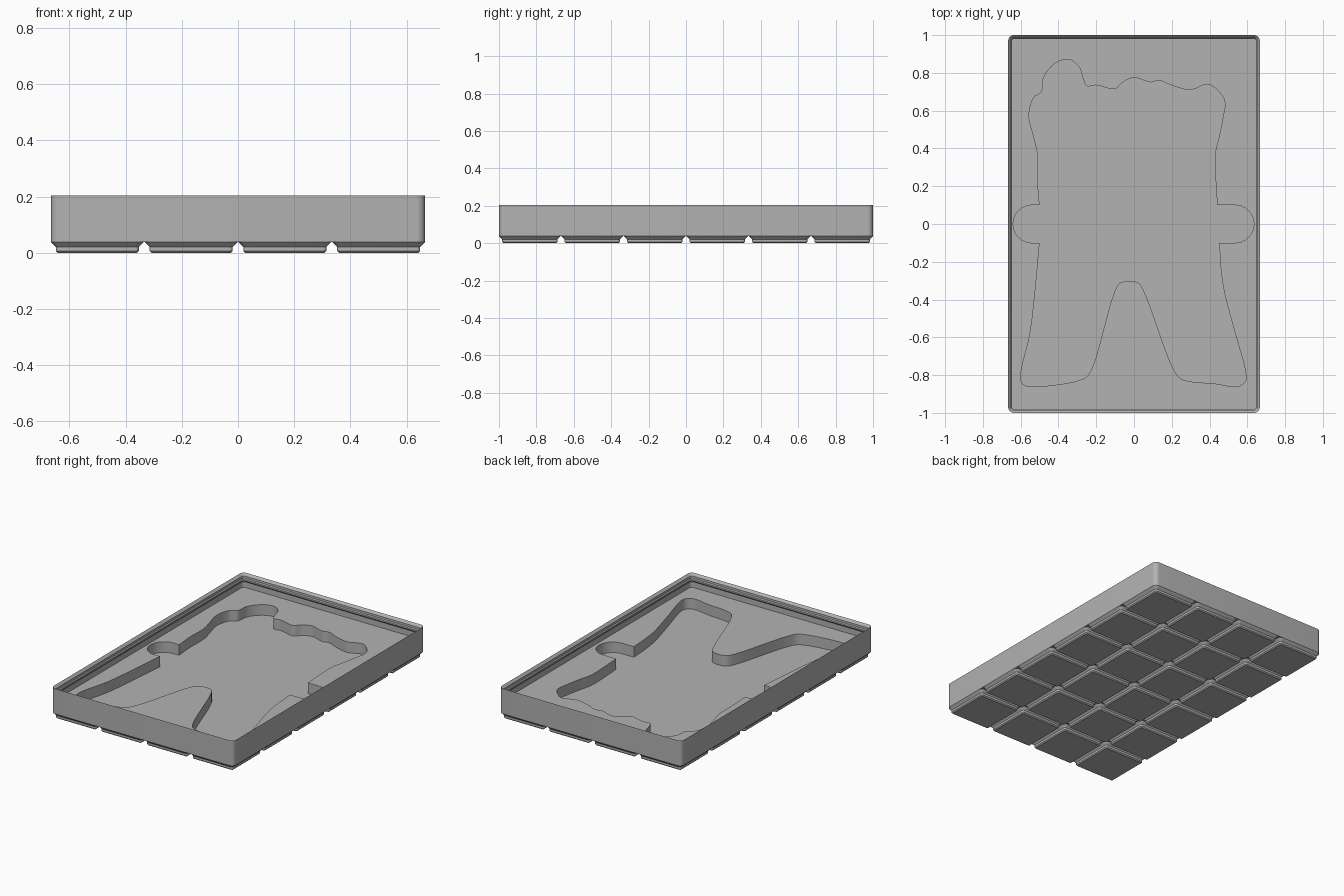
import bpy, bmesh, math
from mathutils import Vector

if "Cube" in bpy.data.objects:
    bpy.data.objects.remove(bpy.data.objects["Cube"])

MM = 2 / 251.5              # model units per millimetre
PITCH = 42 * MM             # spacing of the feet
COLS, ROWS = 4, 6
HALF_X, HALF_Y = 83.75 * MM, 1.0
CORNER = 3.75 * MM
FOOT_TOP = 4.75 * MM
RIM_TOP = 0.204
FILL_TOP = 0.111
POCKET_FLOOR = 0.041

grey = bpy.data.materials.new("plastic_grey")
grey.use_nodes = True
colour = (0.45, 0.45, 0.45, 1)
grey.diffuse_color = colour
grey.node_tree.nodes["Principled BSDF"].inputs["Base Color"].default_value = colour


def rounded_ring(bm, hx, hy, radius, z, cx=0, cy=0, steps=8):
    """Ring of vertices round a rectangle with rounded corners."""
    ring = []
    for corner, (sx, sy) in enumerate([(1, 1), (-1, 1), (-1, -1), (1, -1)]):
        for i in range(steps + 1):
            a = (corner + i / steps) * math.pi / 2
            ring.append(bm.verts.new((cx + sx * (hx - radius) + radius * math.cos(a),
                                      cy + sy * (hy - radius) + radius * math.sin(a), z)))
    return ring


def loft(bm, rings, cap_start=True, cap_end=True):
    """Skin consecutive rings and close the chosen ends."""
    for low, high in zip(rings, rings[1:]):
        for i in range(len(low)):
            j = (i + 1) % len(low)
            bm.faces.new((low[i], low[j], high[j], high[i]))
    if cap_start:
        bm.faces.new(rings[0][::-1])
    if cap_end:
        bm.faces.new(rings[-1])


def make_object(name, bm):
    mesh = bpy.data.meshes.new(name)
    bm.to_mesh(mesh)
    bm.free()
    mesh.materials.append(grey)
    obj = bpy.data.objects.new(name, mesh)
    bpy.context.collection.objects.link(obj)
    return obj


def smooth(obj):
    bpy.ops.object.select_all(action='DESELECT')
    obj.select_set(True)
    bpy.context.view_layer.objects.active = obj
    bpy.ops.object.shade_smooth_by_angle(angle=math.radians(30))


def spline(points, steps=5):
    """Centripetal curve through an open chain of points."""
    pts = [Vector(p) / 100 for p in points]
    pts = [2 * pts[0] - pts[1]] + pts + [2 * pts[-1] - pts[-2]]
    out = []
    for a, b, c, d in zip(pts, pts[1:], pts[2:], pts[3:]):
        t1 = (b - a).length ** 0.5
        t2 = t1 + (c - b).length ** 0.5
        t3 = t2 + (d - c).length ** 0.5
        for i in range(steps):
            t = t1 + (t2 - t1) * i / steps
            p = a.lerp(b, t / t1)
            q = b.lerp(c, (t - t1) / (t2 - t1))
            r = c.lerp(d, (t - t2) / (t3 - t2))
            out.append(p.lerp(q, t / t2).lerp(q.lerp(r, (t - t1) / (t3 - t1)), (t - t1) / (t2 - t1)))
    return out + [pts[-2]]


def arm(centre_x, start_angle, steps=16):
    """Half-round end of an arm slot, running clockwise."""
    return [Vector((centre_x + 0.1 * math.cos(start_angle - math.pi * i / steps),
                    0.1 * math.sin(start_angle - math.pi * i / steps)))
            for i in range(steps + 1)]


# Tray body: outer wall, stacking rim, undercut and solid infill
bm = bmesh.new()
rim_steps = [(0, RIM_TOP), (1.9, RIM_TOP - 1.9 * MM), (1.9, RIM_TOP - 3.7 * MM),
             (2.6, RIM_TOP - 4.4 * MM), (2.6, RIM_TOP - 5.6 * MM),
             (1.2, RIM_TOP - 7 * MM), (1.2, FILL_TOP)]
rings = [rounded_ring(bm, HALF_X - inset * MM, HALF_Y - inset * MM, CORNER - inset * MM, z)
         for inset, z in [(0, FOOT_TOP)] + rim_steps]
loft(bm, rings)
tray = make_object("tray_body", bm)

# Figure-shaped pocket outline, clockwise from the left shoulder (hundredths)
head = [(-50, 10), (-51, 23), (-51, 37), (-53, 46), (-55.5, 56), (-55, 62), (-53, 67),
        (-49, 70), (-48, 77), (-45, 82), (-40, 86), (-34, 87), (-29, 83), (-27, 77),
        (-25, 73), (-20, 73.5), (-10, 71.5), (-6, 75), (0, 77.5), (9, 75), (13, 76),
        (21, 73), (30, 71), (39, 74), (44, 71), (48, 65), (47, 56), (45, 46),
        (43, 37), (44, 10)]
legs = [(45, -10), (47, -32), (53, -56), (59, -78), (59, -83), (55, -86), (43, -84.5),
        (26, -82.5), (22, -79), (5, -35), (2, -31), (-7, -31), (-10, -35), (-23, -78),
        (-27, -82), (-55, -86), (-59, -84.5), (-60, -80), (-55, -58), (-52, -32), (-50, -10)]
outline = (spline(head) + arm(0.535, math.pi / 2)
           + spline(legs) + arm(-0.54, -math.pi / 2))
outline.reverse()

# Cut the pocket into the infill
bm = bmesh.new()
loft(bm, [[bm.verts.new((p.x, p.y, z)) for p in outline]
          for z in (POCKET_FLOOR, FILL_TOP + 0.03)])
cutter = make_object("pocket_cutter", bm)
cutter.hide_render = True
cut = tray.modifiers.new("pocket", 'BOOLEAN')
cut.operation = 'DIFFERENCE'
cut.solver = 'EXACT'
cut.object = cutter
bpy.context.view_layer.objects.active = tray
bpy.ops.object.modifier_apply(modifier=cut.name)
bpy.data.objects.remove(cutter)
smooth(tray)

# Stepped feet on a regular grid
bm = bmesh.new()
foot_steps = [(2.95, 0), (2.15, 0.8), (2.15, 2.6), (0, 4.75)]
for col in range(COLS):
    for row in range(ROWS):
        cx = (col - (COLS - 1) / 2) * PITCH
        cy = (row - (ROWS - 1) / 2) * PITCH
        rings = [rounded_ring(bm, (20.75 - inset) * MM, (20.75 - inset) * MM,
                              CORNER - inset * MM, z * MM, cx, cy, steps=6)
                 for inset, z in foot_steps]
        loft(bm, rings, cap_end=False)
smooth(make_object("base_feet", bm))
